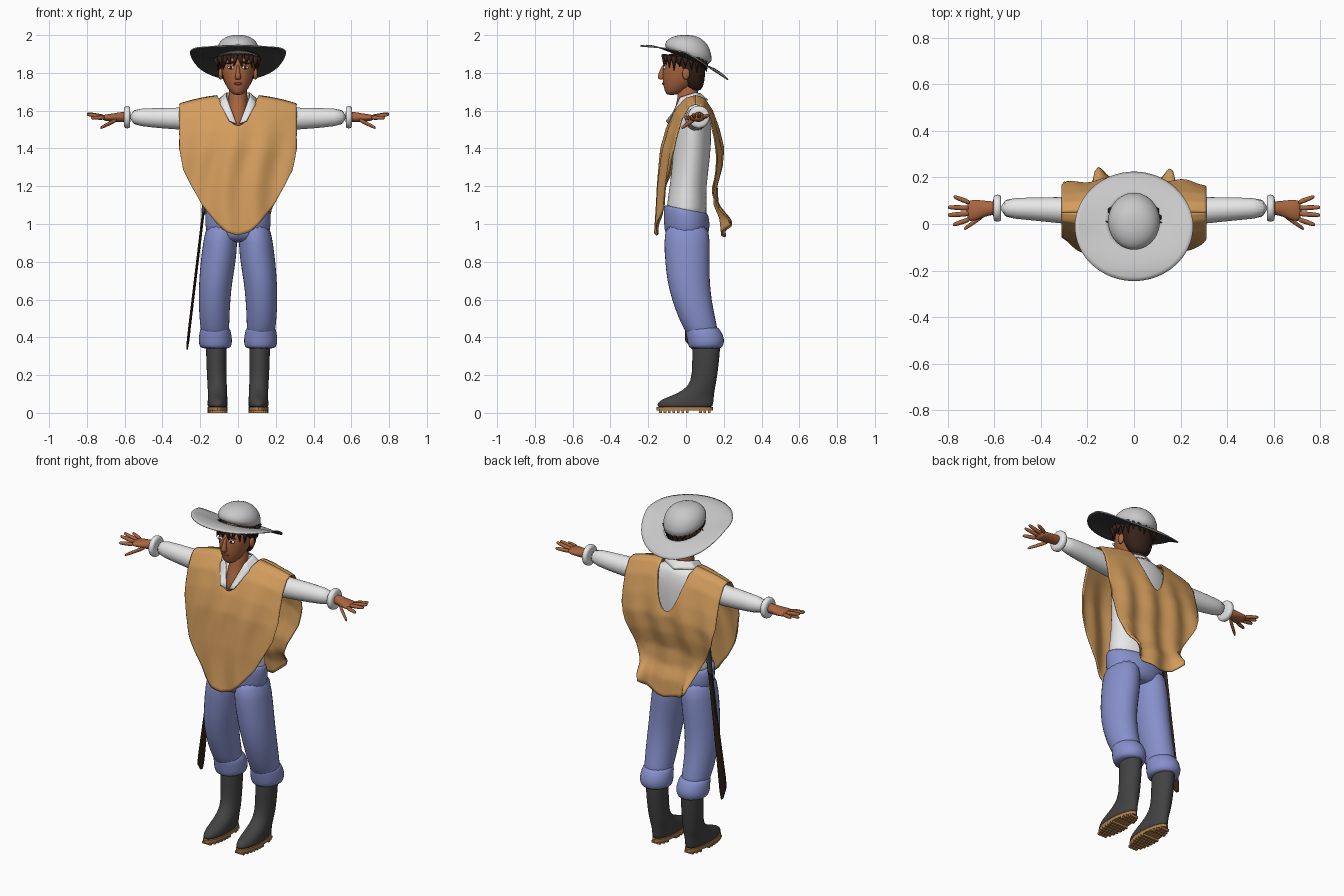
import bpy, bmesh, math
from mathutils import Matrix, Vector

old = bpy.data.objects.get("Cube")
if old:
    bpy.data.objects.remove(old, do_unlink=True)


def material(name, r, g, b):
    m = bpy.data.materials.new(name)
    m.use_nodes = True
    m.diffuse_color = (r, g, b, 1)
    m.node_tree.nodes["Principled BSDF"].inputs["Base Color"].default_value = (r, g, b, 1)
    return m


SKIN = material("brown skin", .40, .13, .05)
LIP = material("dark lip", .22, .06, .03)
TAN = material("tan cloth", .66, .34, .11)
WHITE = material("white cotton", .82, .82, .82)
FELT = material("light grey felt", .58, .58, .58)
DARK = material("dark grey rubber", .055, .055, .055)
BLUE = material("blue denim", .24, .28, .60)
HAIR = material("dark brown", .035, .016, .010)
SOLE = material("sole tan", .45, .22, .07)


def finish(name, bm, mat, mirror=False, subdiv=0, smooth=True):
    """Turn a bmesh into a named object with its modifiers."""
    bmesh.ops.recalc_face_normals(bm, faces=bm.faces)
    mesh = bpy.data.meshes.new(name)
    bm.to_mesh(mesh)
    bm.free()
    mesh.materials.append(mat)
    if smooth:
        mesh.shade_smooth()
    ob = bpy.data.objects.new(name, mesh)
    bpy.context.collection.objects.link(ob)
    if mirror:
        ob.modifiers.new("mirror", "MIRROR")
    if subdiv:
        s = ob.modifiers.new("round", "SUBSURF")
        s.levels = s.render_levels = subdiv
    return ob


def loft(name, rings, mat, axis="z", seg=16, mirror=False, subdiv=1, bend=None, smooth=True):
    """Skin elliptical rings (position, centre a, centre b, radius a, radius b)."""
    bm = bmesh.new()
    loops = []
    for t, a, b, ra, rb in rings:
        loop = []
        for i in range(seg):
            w = math.tau * i / seg
            p, q = a + ra * math.cos(w), b + rb * math.sin(w)
            co = Vector((p, q, t)) if axis == "z" else Vector((t, p, q))
            if bend:
                co.z += bend(co)
            loop.append(bm.verts.new(co))
        loops.append(loop)
    for lo, hi in zip(loops, loops[1:]):
        for i in range(seg):
            j = (i + 1) % seg
            bm.faces.new((lo[i], lo[j], hi[j], hi[i]))
    bm.faces.new(loops[0])
    bm.faces.new(loops[-1])
    return finish(name, bm, mat, mirror, subdiv, smooth)


def sheet(name, f, nu, nv, mat, thick=.007, mirror=False, under=None):
    """Cloth sheet from f(u, v) with u and v running 0 to 1."""
    bm = bmesh.new()
    grid = [[bm.verts.new(f(i / nu, j / nv)) for j in range(nv + 1)] for i in range(nu + 1)]
    for a, b in zip(grid, grid[1:]):
        for j in range(nv):
            bm.faces.new((a[j], b[j], b[j + 1], a[j + 1]))
    bmesh.ops.remove_doubles(bm, verts=bm.verts, dist=.0001)
    ob = finish(name, bm, mat, mirror)
    s = ob.modifiers.new("thickness", "SOLIDIFY")
    s.thickness = thick
    if under:
        if sum(p.normal.z for p in ob.data.polygons) < 0:
            ob.data.flip_normals()
        ob.data.materials.append(under)
        s.material_offset = 1
    else:
        s.offset = 0
    return ob


def ball(name, loc, size, mat, mirror=False, turn=0):
    bm = bmesh.new()
    m = Matrix.Translation(loc) @ Matrix.Rotation(turn, 4, "Y") @ Matrix.Diagonal((*size, 1))
    bmesh.ops.create_uvsphere(bm, u_segments=16, v_segments=10, radius=1, matrix=m)
    return finish(name, bm, mat, mirror)


def interp(x, pts):
    for (a, p), (b, q) in zip(pts, pts[1:]):
        if x <= b:
            return p + (q - p) * max(0, (x - a) / (b - a))
    return pts[-1][1]


# Boots with ridged soles
loft("boots", [(.4, .115, .108, .053, .072), (.35, .115, .108, .057, .077), (.2, .113, .1, .053, .068),
               (.14, .11, .085, .052, .072), (.1, .108, .05, .052, .1), (.07, .108, .005, .053, .145),
               (.045, .108, -.006, .055, .152), (.022, .108, -.006, .053, .15)], DARK, mirror=True)
loft("soles", [(.03, .108, -.006, .053, .15), (.012, .108, -.006, .053, .15)], SOLE,
     seg=24, mirror=True, subdiv=0, smooth=False)
bm = bmesh.new()
for k in range(12):
    y = -.135 + k * .0235
    if k in (7, 8):
        continue
    half = .053 * math.sqrt(1 - ((y + .006) / .152) ** 2)
    m = Matrix.Translation((.108, y, .007)) @ Matrix.Diagonal((2 * half, .014, .014, 1))
    bmesh.ops.create_cube(bm, size=1, matrix=m)
finish("sole_ridges", bm, SOLE, mirror=True, smooth=False)

# Trousers: hips, legs and rolled cuffs
loft("trouser_hips", [(.9, 0, .005, .13, .09), (.94, 0, .005, .165, .115), (1.0, 0, .005, .178, .124),
                      (1.07, 0, .0, .172, .118), (1.085, 0, .0, .168, .114)], BLUE, seg=24,
     bend=lambda c: -.2 * c.y if c.z > 1.02 else 0)
loft("trouser_legs", [(1.02, .085, .005, .082, .115), (.9, .094, .005, .093, .125), (.8, .105, .008, .095, .12),
                      (.7, .118, .012, .09, .115), (.6, .125, .03, .086, .107), (.5, .125, .058, .081, .099),
                      (.44, .122, .08, .077, .09), (.4, .12, .09, .07, .08)], BLUE, mirror=True)
loft("trouser_cuffs", [(.46, .121, .082, .07, .085), (.44, .121, .088, .083, .094), (.41, .12, .1, .088, .1),
                       (.375, .12, .106, .091, .1), (.345, .119, .104, .084, .09), (.34, .117, .104, .06, .075)],
     BLUE, mirror=True)

# Shirt body, sleeves and cuffs
loft("shirt_body", [(1.02, 0, .005, .163, .108), (1.08, 0, .002, .164, .108), (1.2, 0, .01, .152, .096),
                    (1.35, 0, .03, .165, .1), (1.5, 0, .036, .18, .1), (1.58, 0, .045, .185, .088),
                    (1.63, 0, .05, .15, .07), (1.665, 0, .05, .08, .055)], WHITE, seg=24)
loft("sleeves", [(.1, .05, 1.55, .06, .065), (.2, .055, 1.558, .062, .063), (.3, .058, 1.557, .059, .06),
                 (.45, .066, 1.562, .049, .053), (.58, .068, 1.567, .043, .043)], WHITE, "x", mirror=True)
loft("sleeve_cuffs", [(.57, .068, 1.566, .05, .05), (.573, .068, 1.566, .06, .062), (.602, .068, 1.566, .06, .062),
                      (.605, .068, 1.566, .04, .04)], WHITE, "x", mirror=True)

# Hands with four fingers and a thumb
loft("hands", [(.58, .068, 1.567, .03, .028), (.62, .068, 1.567, .03, .027), (.65, .064, 1.563, .038, .024),
               (.69, .058, 1.563, .048, .019), (.72, .056, 1.563, .044, .014)], SKIN, "x", mirror=True)
for label, root, tip in (("little_fingers", (.70, .09, 1.565), (.775, .118, 1.575)),
                         ("ring_fingers", (.70, .068, 1.566), (.8, .072, 1.585)),
                         ("middle_fingers", (.70, .045, 1.566), (.8, .038, 1.58)),
                         ("index_fingers", (.70, .022, 1.563), (.778, -.004, 1.562)),
                         ("thumbs", (.635, .045, 1.555), (.73, -.022, 1.508))):
    a, b = Vector(root), Vector(tip)
    pts = [(a.lerp(b, t), r) for t, r in ((0, .013), (.5, .012), (.9, .01), (1, .006))]
    loft(label, [(*p, r, r) for p, r in pts], SKIN, "x", seg=8, mirror=True)

# Neck and head
loft("neck", [(1.48, 0, -.03, .05, .05), (1.54, 0, -.022, .055, .065), (1.6, 0, .0, .054, .066),
              (1.66, 0, .012, .05, .055), (1.76, 0, .01, .05, .055)], SKIN)
loft("head", [(1.682, 0, -.078, .02, .022), (1.7, 0, -.06, .045, .053), (1.735, 0, -.04, .066, .082),
              (1.77, 0, -.025, .08, .102), (1.82, 0, -.02, .09, .106), (1.87, 0, -.015, .09, .1),
              (1.91, 0, -.01, .07, .085)], SKIN)
loft("nose", [(1.845, 0, -.118, .008, .008), (1.8, 0, -.128, .011, .017), (1.775, 0, -.133, .019, .022),
              (1.763, 0, -.127, .014, .012)], SKIN, seg=10)
ball("ears", (.092, .0, 1.795), (.012, .02, .03), SKIN, True)
ball("eyes", (.038, -.113, 1.828), (.018, .008, .009), WHITE, True)
ball("pupils", (.038, -.119, 1.828), (.007, .004, .008), HAIR, True)
ball("eyebrows", (.04, -.112, 1.853), (.024, .008, .005), HAIR, True, .2)
ball("mouth", (0, -.118, 1.743), (.022, .009, .007), LIP)

# Hair cap with short locks around its edge
loft("hair", [(1.7, 0, .05, .045, .03), (1.75, 0, .04, .078, .06), (1.82, 0, .025, .098, .08),
              (1.865, 0, -.006, .106, .112), (1.91, 0, .0, .1, .11)], HAIR)
bm = bmesh.new()
for k in range(22):
    w = math.tau * k / 22
    front = max(0, -math.sin(w))
    drop = .035 + .012 * (k % 3)
    loc = (.108 * math.cos(w), -.003 + .112 * math.sin(w), 1.872 - drop / 2 + .015 * front)
    m = Matrix.Translation(loc) @ Matrix.Rotation(math.pi, 4, "X") @ Matrix.Rotation(.25 * math.sin(3 * k), 4, "Y")
    bmesh.ops.create_cone(bm, segments=6, radius1=.017, radius2=.001, depth=drop + .02, cap_ends=True, matrix=m)
finish("hair_locks", bm, HAIR)

# Hat: tilted crown and curled brim with a dark underside
loft("hat_crown", [(1.875, 0, .013, .116, .128), (1.93, 0, .012, .115, .126), (1.965, 0, .009, .1, .108),
                   (1.99, 0, .003, .068, .074), (2.001, 0, .0, .03, .03)], FELT, seg=24,
     bend=lambda c: -.38 * c.y * (2.0 - c.z) / .12)


def brim(u, v):
    w = math.tau * u
    x = math.cos(w) * (.108 + .145 * v)
    y = .012 - .022 * v + math.sin(w) * (.118 + .117 * v)
    inner = 1.883 - .38 * y
    edge = interp(y, [(-.245, 1.945), (-.12, 1.935), (0, 1.912), (.07, 1.87), (.14, 1.82), (.225, 1.765)])
    return x, y, inner + (edge - inner) * v ** 1.4


sheet("hat_brim", brim, 64, 8, FELT, .006, under=DARK)

# Poncho panels meeting on the shoulders around a scooped neck
FRONT_HEM = [(0, .94), (.06, .957), (.11, 1.0), (.15, 1.05), (.19, 1.1), (.245, 1.2), (.29, 1.29), (.31, 1.4)]
BACK_HEM = [(0, .93), (.1, .95), (.16, 1.0), (.178, 1.08), (.21, 1.15), (.25, 1.22), (.29, 1.3), (.31, 1.4)]
FRONT_FALL = [(0, .05), (.012, .0), (.08, -.06), (.18, -.1), (.28, -.125), (.48, -.145), (.75, -.16)]
BACK_FALL = [(0, .05), (.012, .095), (.08, .14), (.18, .172), (.28, .192), (.38, .182), (.48, .155),
             (.58, .16), (.65, .19), (.75, .2)]


def panel(hem, fall, neck_low, flatten, sign):
    def f(u, v):
        x = .31 * (2 * u - 1)
        ax = abs(x)
        shoulder = 1.685 - .05 * (ax / .31) ** 2
        neck = min(1, ax / .107) ** 2
        top = neck_low + (shoulder - neck_low) * neck
        z = top + (interp(ax, hem) - top) * v ** 1.3
        down = shoulder - z
        y = .05 + (interp(down, fall) - .05) * (1 - flatten * (ax / .31) ** 2)
        fade = min(1, max(0, down - .08) / .25)
        y += .009 * fade * math.sin(38 * x + 1.2 * math.sin(7 * z))
        if sign > 0:
            y += .045 * math.exp(-((ax - .155) / .03) ** 2) * max(0, min(1, (1.12 - z) / .1))
        return x, y, z
    return f


sheet("poncho_front", panel(FRONT_HEM, FRONT_FALL, 1.52, .35, -1), 56, 40, TAN)
sheet("poncho_back", panel(BACK_HEM, BACK_FALL, 1.43, .15, 1), 56, 40, TAN)


# Open shirt collar
def collar(u, v):
    path = [Vector((0, .075, 1.69)), Vector((.06, .05, 1.695)), Vector((.06, -.03, 1.67)), Vector((.008, -.095, 1.53))]
    rim = [Vector((0, .115, 1.655)), Vector((.1, .06, 1.66)), Vector((.095, -.03, 1.635)), Vector((.045, -.105, 1.545))]
    t = min(u * 3, 2.999)
    k = int(t)
    return path[k].lerp(path[k + 1], t - k).lerp(rim[k].lerp(rim[k + 1], t - k), v)


sheet("shirt_collar", collar, 15, 3, WHITE, .006, mirror=True)

# Long blade hanging on the right hip
loft("blade", [(1.06, -.184, .035, .007, .02), (.8, -.215, .033, .007, .024), (.45, -.257, .028, .007, .034),
               (.385, -.264, .028, .007, .034), (.335, -.27, .045, .004, .012)], HAIR, seg=4, subdiv=0, smooth=False)
loft("blade_handle", [(1.04, -.184, .035, .012, .02), (1.1, -.18, .035, .013, .018), (1.2, -.17, .038, .013, .02),
                      (1.26, -.164, .04, .012, .026)], DARK, seg=8)
